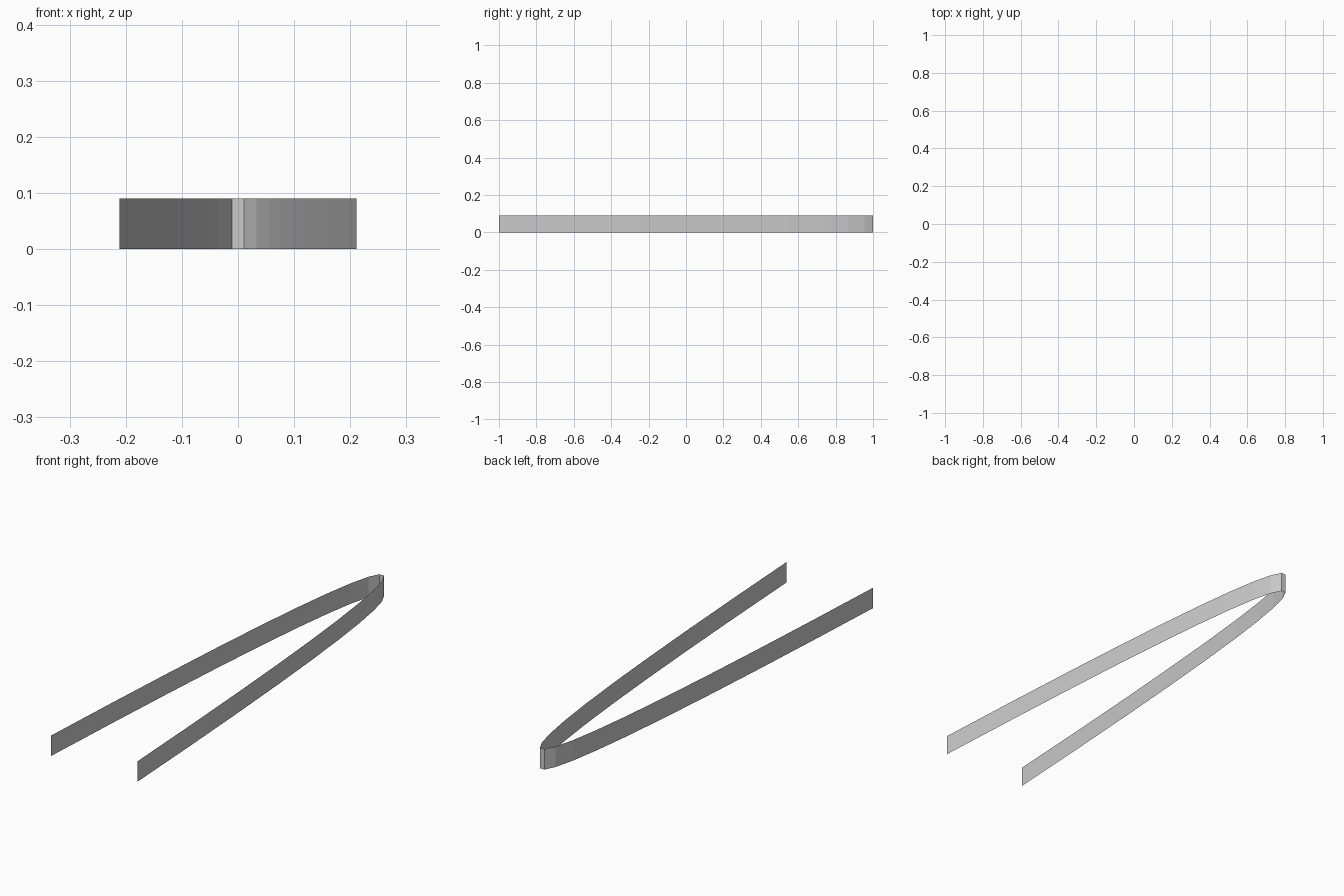
import bpy, bmesh

if "Cube" in bpy.data.objects:
    bpy.data.objects.remove(bpy.data.objects["Cube"])

HALF_WIDTH, HEIGHT, SEGMENTS = 0.211, 0.09, 19

# Parabolic strip: points evenly spaced in x, apex at the back (+y)
step = 2 * HALF_WIDTH / SEGMENTS
x_in = step / 2
k = 2 / (HALF_WIDTH ** 2 - x_in ** 2)

bm = bmesh.new()
verts = []
for i in range(SEGMENTS + 1):
    x = -HALF_WIDTH + i * step
    verts.append(bm.verts.new((x, 1 - k * (x * x - x_in * x_in), 0)))
edges = [bm.edges.new(pair) for pair in zip(verts, verts[1:])]

# Raise the profile into a thin open wall
ret = bmesh.ops.extrude_edge_only(bm, edges=edges)
top = [g for g in ret["geom"] if isinstance(g, bmesh.types.BMVert)]
bmesh.ops.translate(bm, verts=top, vec=(0, 0, HEIGHT))

# Face the wall outwards
bm.normal_update()
bm.faces.ensure_lookup_table()
apex = max(bm.faces, key=lambda f: f.calc_center_median().y)
if apex.normal.y < 0:
    bmesh.ops.reverse_faces(bm, faces=bm.faces[:])

mesh = bpy.data.meshes.new("curved_strip")
bm.to_mesh(mesh)
bm.free()
bpy.context.collection.objects.link(bpy.data.objects.new("curved_strip", mesh))
